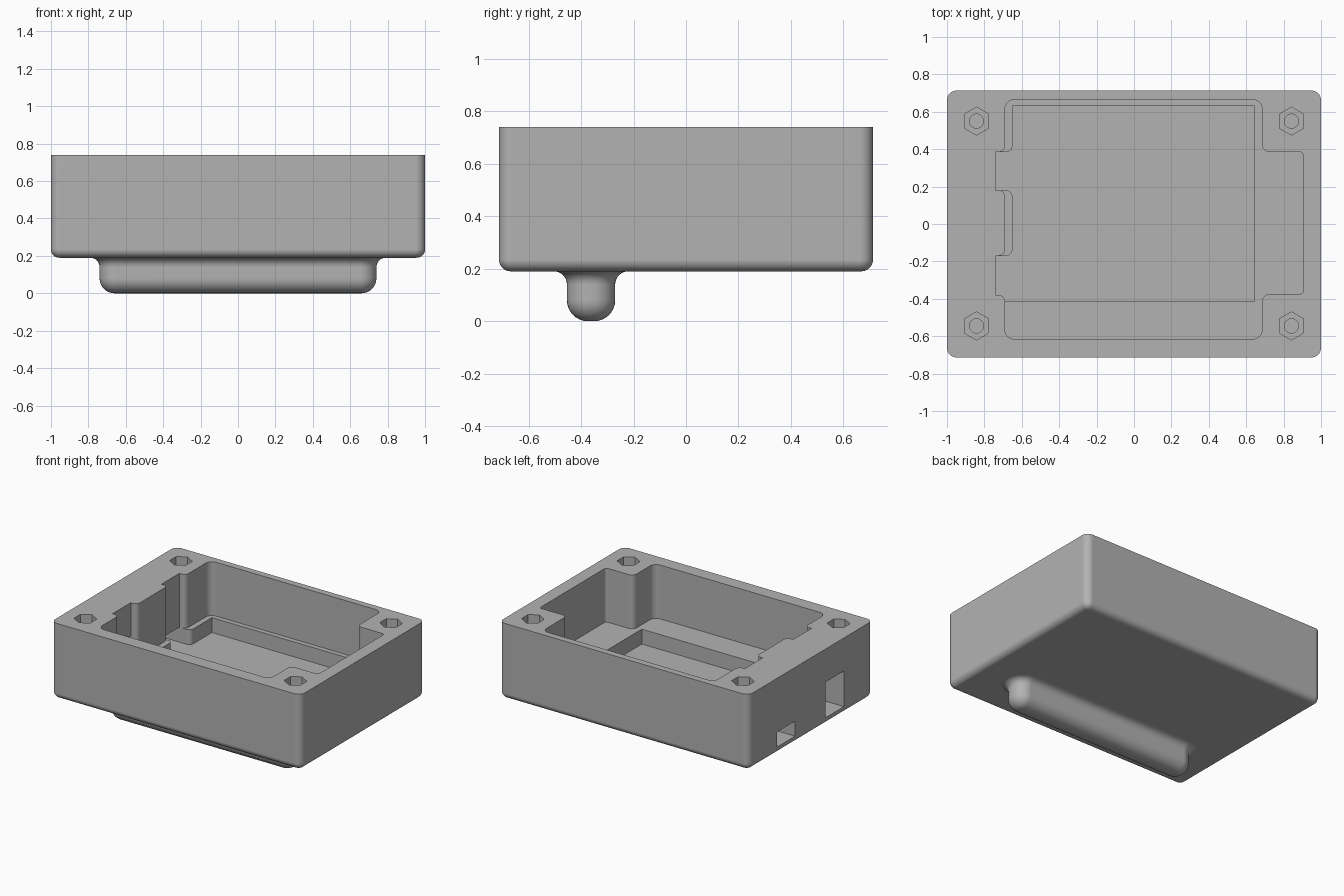
import bpy, bmesh
from math import sin, cos, pi, radians, tan
from mathutils import Vector

if "Cube" in bpy.data.objects:
    bpy.data.objects.remove(bpy.data.objects["Cube"])

TOP, LEDGE, FLOOR, BASE = 0.74, 0.35, 0.242, 0.19

grey = bpy.data.materials.new("plain grey")
grey.use_nodes = True
grey.diffuse_color = (0.45, 0.45, 0.45, 1)
grey.node_tree.nodes["Principled BSDF"].inputs["Base Color"].default_value = grey.diffuse_color


def rounded(corners, steps=8):
    """Outline from (x, y, radius) corners, each replaced by an arc."""
    out = []
    for i, (x, y, r) in enumerate(corners):
        p = Vector((x, y))
        if r == 0:
            out.append(p)
            continue
        a = (Vector(corners[i - 1][:2]) - p).normalized()
        b = (Vector(corners[(i + 1) % len(corners)][:2]) - p).normalized()
        half = a.angle(b) / 2
        centre = p + (a + b).normalized() * r / sin(half)
        start = p + a * r / tan(half) - centre
        end = p + b * r / tan(half) - centre
        turn = start.angle(end)
        for k in range(steps + 1):
            t = k / steps
            out.append(centre + (start * sin((1 - t) * turn) + end * sin(t * turn)) / sin(turn))
    return out


def rectangle(hx, hy, r, cy=0.0):
    return rounded([(-hx, cy - hy, r), (hx, cy - hy, r), (hx, cy + hy, r), (-hx, cy + hy, r)])


def ring(cx, cy, r, n):
    return [Vector((cx + r * sin(2 * pi * k / n), cy + r * cos(2 * pi * k / n))) for k in range(n)]


def stack(name, layers):
    """Solid through a list of (outline, z) layers with equal point counts."""
    bm = bmesh.new()
    loops = [[bm.verts.new((p.x, p.y, z)) for p in outline] for outline, z in layers]
    for low, high in zip(loops, loops[1:]):
        for i in range(len(low)):
            bm.faces.new((low[i - 1], low[i], high[i], high[i - 1]))
    bm.faces.new(loops[0])
    bm.faces.new(loops[-1])
    bmesh.ops.remove_doubles(bm, verts=bm.verts, dist=1e-5)
    bmesh.ops.recalc_face_normals(bm, faces=bm.faces)
    mesh = bpy.data.meshes.new(name)
    bm.to_mesh(mesh)
    bm.free()
    mesh.materials.append(grey)
    obj = bpy.data.objects.new(name, mesh)
    bpy.context.collection.objects.link(obj)
    return obj


def activate(obj):
    bpy.ops.object.select_all(action='DESELECT')
    obj.select_set(True)
    bpy.context.view_layer.objects.active = obj


def cut(body, outline, low, high):
    cutter = stack("cutter", [(outline, low), (outline, high)])
    cutter.hide_render = True
    mod = body.modifiers.new("cut", 'BOOLEAN')
    mod.operation, mod.solver, mod.object = 'DIFFERENCE', 'EXACT', cutter
    activate(body)
    bpy.ops.object.modifier_apply(modifier=mod.name)
    bpy.data.objects.remove(cutter)


def finish(obj):
    activate(obj)
    bpy.ops.object.shade_smooth_by_angle(angle=radians(30))
    obj.modifiers.new("even normals", 'WEIGHTED_NORMAL').keep_sharp = True


# Case body with rounded lower edge
R = 0.045
layers = []
for k in range(9):
    a = k / 8 * pi / 2
    inset = R * (1 - sin(a))
    layers.append((rectangle(1 - inset, 0.713 - inset, 0.05 - inset), BASE + R * (1 - cos(a))))
layers.append((rectangle(1, 0.713, 0.05), TOP))
body = stack("case_body", layers)

# Main cavity down to the ledge, with side bay and two connector notches
cut(body, rounded([
    (-.69, -.615, .05), (.685, -.615, .05), (.685, -.375, .04), (.905, -.375, .02),
    (.905, .385, .02), (.685, .385, .04), (.685, .665, .05), (-.69, .665, .05),
    (-.69, .385, .034), (-.74, .385, 0), (-.74, .18, 0), (-.69, .18, .034),
    (-.69, -.17, .034), (-.74, -.17, 0), (-.74, -.38, 0), (-.69, -.38, .034)]), LEDGE, 0.9)

# Deeper pocket inside the ledge
cut(body, rounded([
    (-.69, -.415, 0), (.645, -.415, 0), (.645, .63, 0), (-.65, .63, 0),
    (-.65, .385, .034), (-.74, .385, 0), (-.74, .18, 0), (-.65, .18, .034),
    (-.65, -.17, .034), (-.74, -.17, 0), (-.74, -.38, 0), (-.69, -.38, .034)]), FLOOR, LEDGE + 0.02)

# Connector openings through the side wall
for y0, y1, high in ((.18, .385, .35), (-.38, -.17, .50)):
    cut(body, [Vector(p) for p in ((-1.1, y0), (-.72, y0), (-.72, y1), (-1.1, y1))], FLOOR, high)

# Hexagonal nut recesses with blind screw holes
for x in (-.842, .842):
    for y in (-.545, .55):
        cut(body, ring(x, y, .075, 6), 0.6, 0.9)
        cut(body, ring(x, y, .038, 24), 0.35, 0.65)
finish(body)

# Rounded ridge underneath, flared into the base
BOTTOM_R, FLARE = 0.08, 0.05
profile = []
for k in range(9):
    a = k / 8 * pi / 2
    profile.append((-BOTTOM_R * (1 - sin(a)), BOTTOM_R * (1 - cos(a))))
for k in range(9):
    a = k / 8 * pi / 2
    profile.append((FLARE * (1 - cos(a)), BASE - FLARE * (1 - sin(a))))
profile.append((0, BASE + 0.02))
ridge = stack("base_ridge", [
    (rectangle(.74 + o, .092 + o, .088 + o, -.362), z) for o, z in profile])
finish(ridge)
